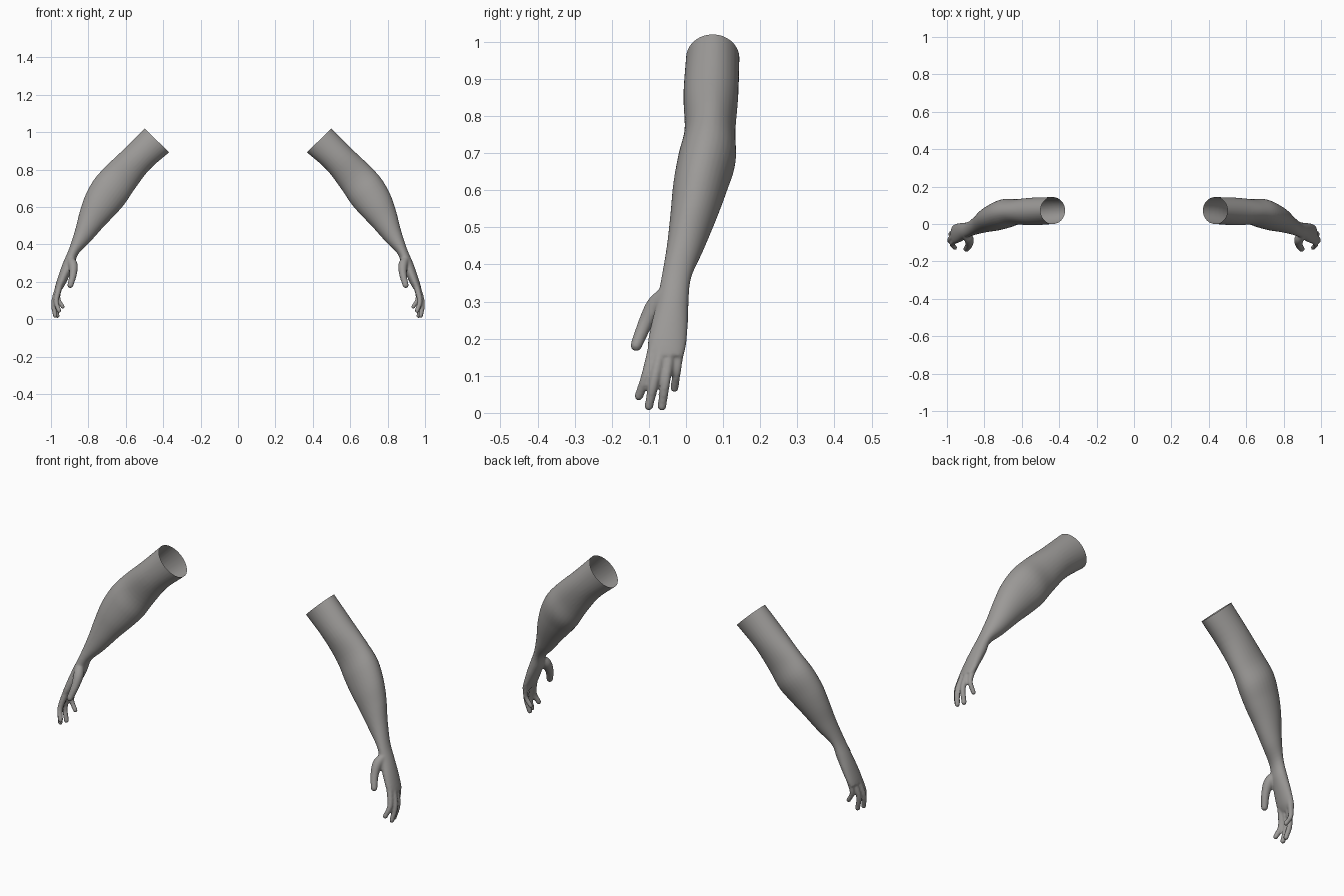
import bpy, bmesh, math
from mathutils import Vector

if "Cube" in bpy.data.objects:
    bpy.data.objects.remove(bpy.data.objects["Cube"])

skin = bpy.data.materials.new("grey skin")
skin.diffuse_color = (0.33, 0.32, 0.31, 1)
skin.use_nodes = True
skin.node_tree.nodes["Principled BSDF"].inputs["Base Color"].default_value = skin.diffuse_color

# limb sections: outer x, outer z, inner x, inner z, front y, back y
LIMB = [
    (0.500, 1.020, 0.368, 0.892, 0.000, 0.144),
    (0.607, 0.912, 0.473, 0.800, -0.007, 0.141),
    (0.702, 0.822, 0.553, 0.695, -0.004, 0.133),
    (0.767, 0.750, 0.607, 0.615, -0.022, 0.134),
    (0.815, 0.665, 0.660, 0.555, -0.035, 0.112),
    (0.846, 0.575, 0.718, 0.495, -0.042, 0.085),
    (0.870, 0.480, 0.792, 0.412, -0.052, 0.048),
    (0.902, 0.380, 0.853, 0.350, -0.066, 0.014),
    (0.934, 0.305, 0.876, 0.285, -0.080, 0.007),
    (0.956, 0.245, 0.902, 0.230, -0.094, 0.005),
    (0.975, 0.185, 0.930, 0.175, -0.104, 0.000),
    (0.982, 0.155, 0.950, 0.148, -0.098, -0.008),
]
# digits: points of x, y, z, radius
DIGITS = [
    [(0.900, -0.050, 0.325, 0.020), (0.882, -0.082, 0.290, 0.025),
     (0.882, -0.110, 0.240, 0.020), (0.896, -0.134, 0.182, 0.016)],    # thumb
    [(0.950, -0.082, 0.190, 0.017), (0.972, -0.107, 0.100, 0.014), (0.957, -0.127, 0.045, 0.012)],
    [(0.955, -0.062, 0.190, 0.017), (0.985, -0.085, 0.090, 0.014), (0.977, -0.100, 0.018, 0.012)],
    [(0.953, -0.039, 0.190, 0.016), (0.980, -0.054, 0.090, 0.013), (0.966, -0.065, 0.017, 0.012)],
    [(0.948, -0.016, 0.190, 0.015), (0.962, -0.025, 0.115, 0.012), (0.937, -0.031, 0.066, 0.011)],
]


def spline(rows, steps):
    """Smooth curve through rows of numbers."""
    rows = [Vector(r) for r in rows]
    p = [2 * rows[0] - rows[1]] + rows + [2 * rows[-1] - rows[-2]]
    out = []
    for i in range(1, len(p) - 2):
        a, b, c, d = p[i - 1:i + 3]
        for s in range(steps):
            t = s / steps
            out.append(0.5 * (2 * b + (c - a) * t + (2 * a - 5 * b + 4 * c - d) * t * t
                              + (3 * b - a - 3 * c + d) * t ** 3))
    return out + [rows[-1]]


def loft(bm, rings):
    """Closed skin over equal-sized rings of points."""
    loops = [[bm.verts.new(p) for p in r] for r in rings]
    n = len(loops[0])
    faces = [bm.faces.new(loops[0]), bm.faces.new(loops[-1][::-1])]
    for a, b in zip(loops, loops[1:]):
        for i in range(n):
            j = (i + 1) % n
            faces.append(bm.faces.new((a[j], a[i], b[i], b[j])))
    bmesh.ops.recalc_face_normals(bm, faces=faces)


def ellipse(c, u, v, n=32):
    return [c + u * math.cos(k * math.tau / n) + v * math.sin(k * math.tau / n) for k in range(n)]


bm = bmesh.new()

# upper arm, forearm and palm, run on past the shoulder cut so it can be trimmed open
first, second = Vector(LIMB[0]), Vector(LIMB[1])
rings = []
for ox, oz, ix, iz, y0, y1 in spline([first + (first - second) * 0.4] + LIMB, 5):
    centre = Vector(((ox + ix) / 2, (y0 + y1) / 2, (oz + iz) / 2))
    rings.append(ellipse(centre, Vector((ox - ix, 0, oz - iz)) / 2, Vector((0, (y1 - y0) / 2, 0))))
loft(bm, rings)

# thumb and fingers with rounded tips
for digit in DIGITS:
    path = spline(digit, 6)
    end = path[-1]
    along = (end - path[-2]).to_3d().normalized()
    for a in (0.4, 0.8, 1.2, 1.45):
        tip = end.to_3d() + along * end[3] * math.sin(a)
        path.append(Vector((*tip, end[3] * math.cos(a))))
    rings = []
    for i, q in enumerate(path):
        t = (path[min(i + 1, len(path) - 1)].to_3d() - path[max(i - 1, 0)].to_3d()).normalized()
        u = t.cross(Vector((0, 1, 0))).normalized()
        rings.append(ellipse(q.to_3d(), u * q[3], t.cross(u) * q[3], 14))
    loft(bm, rings)

mesh = bpy.data.meshes.new("arm_parts")
bm.to_mesh(mesh)
bm.free()
source = bpy.data.objects.new("arm_parts", mesh)
bpy.context.collection.objects.link(source)

# fuse the parts into one soft skin
fuse = source.modifiers.new("fuse", 'REMESH')
fuse.mode = 'VOXEL'
fuse.voxel_size = 0.005
soft = source.modifiers.new("soft", 'SMOOTH')
soft.factor = 0.5
soft.iterations = 4
fused = bpy.data.meshes.new_from_object(source.evaluated_get(bpy.context.evaluated_depsgraph_get()))
bpy.data.objects.remove(source)

# trim the shoulder end open
corner_out = Vector((LIMB[0][0], 0, LIMB[0][1]))
corner_in = Vector((LIMB[0][2], 0, LIMB[0][3]))
cut_normal = (corner_out - corner_in).cross(Vector((0, 1, 0))).normalized()
if cut_normal.z < 0:
    cut_normal.negate()
bm = bmesh.new()
bm.from_mesh(fused)
bmesh.ops.bisect_plane(bm, geom=bm.verts[:] + bm.edges[:] + bm.faces[:], plane_co=corner_out,
                       plane_no=cut_normal, clear_outer=True)

# the two arms mirror each other
for name, side in (("left_arm", 1), ("right_arm", -1)):
    arm_bm = bm.copy()
    for v in arm_bm.verts:
        v.co.x *= side
    if side < 0:
        bmesh.ops.reverse_faces(arm_bm, faces=arm_bm.faces[:])
    for f in arm_bm.faces:
        f.smooth = True
        f.material_index = 0
    me = bpy.data.meshes.new(name)
    arm_bm.to_mesh(me)
    arm_bm.free()
    me.materials.clear()
    me.materials.append(skin)
    bpy.context.collection.objects.link(bpy.data.objects.new(name, me))
bm.free()
